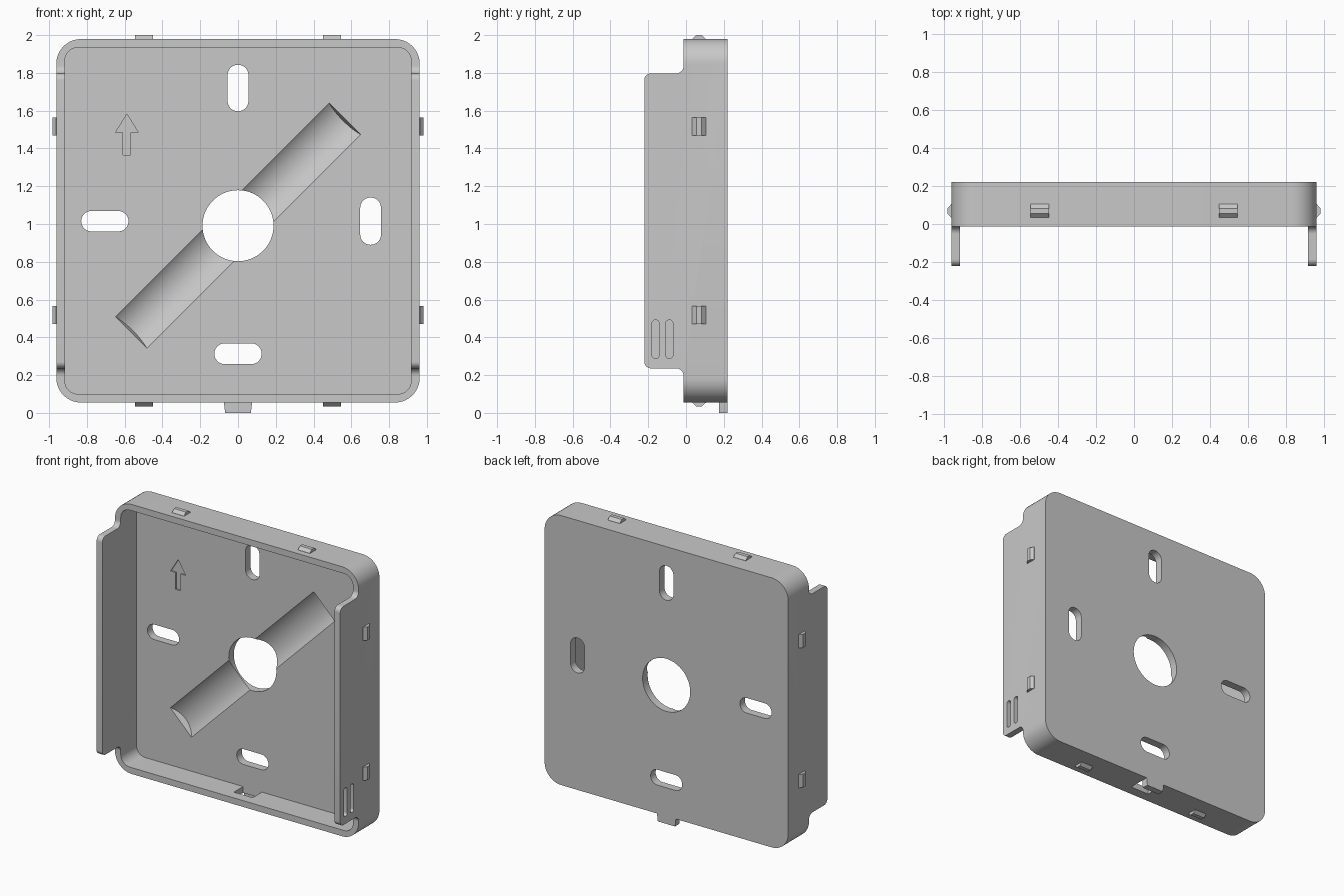
import bpy, bmesh, math
from mathutils import Vector

if "Cube" in bpy.data.objects:
    bpy.data.objects.remove(bpy.data.objects["Cube"])

grey = bpy.data.materials.new("light grey plastic")
grey.use_nodes = True
colour = (0.58, 0.58, 0.58, 1)
grey.diffuse_color = colour
grey.node_tree.nodes["Principled BSDF"].inputs["Base Color"].default_value = colour

# Shared dimensions
FRONT, BACK, FLOOR = -0.013, 0.221, 0.164
HALF, MID, WALL, HOLE_Z = 0.962, 1.017, 0.045, 0.991


def prism(name, pts, axis, lo, hi):
    """Extrude a 2D outline along the named axis."""
    place = {"x": lambda p, d: (d, p[0], p[1]),
             "y": lambda p, d: (p[0], d, p[1]),
             "z": lambda p, d: (p[0], p[1], d)}[axis]
    bm = bmesh.new()
    a = [bm.verts.new(place(p, lo)) for p in pts]
    b = [bm.verts.new(place(p, hi)) for p in pts]
    bm.faces.new(a)
    bm.faces.new(b[::-1])
    for i in range(len(pts)):
        j = (i + 1) % len(pts)
        bm.faces.new((a[i], b[i], b[j], a[j]))
    bmesh.ops.recalc_face_normals(bm, faces=bm.faces)
    mesh = bpy.data.meshes.new(name)
    bm.to_mesh(mesh)
    bm.free()
    obj = bpy.data.objects.new(name, mesh)
    mesh.materials.append(grey)
    bpy.context.collection.objects.link(obj)
    return obj


def rounded(pts, radii, steps=10):
    """Round the square corners of an outline."""
    out = []
    for i, (p, r) in enumerate(zip(pts, radii)):
        p = Vector(p)
        if r == 0:
            out.append(p)
            continue
        u = (Vector(pts[i - 1]) - p).normalized() * r
        v = (Vector(pts[(i + 1) % len(pts)]) - p).normalized() * r
        for k in range(steps + 1):
            t = math.pi / 2 * k / steps
            out.append(p + u + v - v * math.cos(t) - u * math.sin(t))
    return out


def box_outline(cx, cz, w, h, r):
    pts = [(cx - w, cz - h), (cx + w, cz - h), (cx + w, cz + h), (cx - w, cz + h)]
    return rounded(pts, [r] * 4)


def circle(radius, cx=0, cy=0, count=64):
    angles = [math.tau * k / count for k in range(count)]
    return [(cx + radius * math.cos(a), cy + radius * math.sin(a)) for a in angles]


def combine(body, other, operation):
    mod = body.modifiers.new("combine", "BOOLEAN")
    mod.operation = operation
    mod.solver = "EXACT"
    mod.object = other
    bpy.context.view_layer.objects.active = body
    bpy.ops.object.modifier_apply(modifier=mod.name)
    bpy.data.objects.remove(other)


# Tray with side flaps: rounded block, hollowed, trimmed to the side profile
tray = prism("mounting_tray", box_outline(0, MID, HALF, HALF, 0.13), "y", -BACK, BACK)
inner = HALF - WALL
combine(tray, prism("cavity", box_outline(0, MID, inner, inner, 0.07), "y", -1, FLOOR), "DIFFERENCE")
side = [(1, -1), (1, 3), (FRONT, 3), (FRONT, 1.797), (-BACK, 1.797),
        (-BACK, 0.236), (FRONT, 0.236), (FRONT, -1)]
side = rounded(side, [0, 0, 0, 0.04, 0.035, 0.035, 0.04, 0])
combine(tray, prism("side_profile", side, "x", -2, 2), "INTERSECT")

# Diagonal cable channel: shallow circular section, ends sloping inwards
half_width, depth = 0.118, 0.043
radius = (half_width ** 2 + depth ** 2) / (2 * depth)
channel = prism("channel", circle(radius, count=128), "z", -0.8, 0.8)
for vert in channel.data.vertices:
    vert.co.z *= 1 - 0.4 * (vert.co.y - radius + depth)
channel.rotation_euler = (0, math.pi / 4, 0)
channel.location = (0, FLOOR + depth - radius, HOLE_Z)
# Trim the cutter so that it stays clear of the tray walls
combine(channel, prism("trim", [(-3, -3), (3, -3), (3, 3), (-3, 3)], "y", -3, FLOOR - 0.01), "DIFFERENCE")
bpy.context.view_layer.update()
combine(tray, channel, "DIFFERENCE")

# Central cable hole
combine(tray, prism("hole", circle(0.188, 0, HOLE_Z), "y", -1, 1), "DIFFERENCE")

# Screw slots
for cx, cz, w, h in [(0, 1.72, 0.055, 0.123), (0, 0.313, 0.125, 0.055),
                     (-0.705, 1.015, 0.125, 0.054), (0.702, 1.015, 0.055, 0.125)]:
    slot = box_outline(cx, cz, w, h, min(w, h) - 0.0005)
    combine(tray, prism("slot", slot, "y", -1, 1), "DIFFERENCE")

# Two slits in one flap
for y in (-0.161, -0.088):
    slit = box_outline(y, 0.39, 0.019, 0.102, 0.0185)
    combine(tray, prism("slit", slit, "x", 0.8, 1.2), "DIFFERENCE")

# Engraved orientation arrow
half_arrow = [(0.02, 1.365), (0.02, 1.485), (0.06, 1.485)]
arrow = half_arrow + [(0, 1.582)] + [(-x, z) for x, z in reversed(half_arrow)]
arrow = [(x - 0.588, z) for x, z in arrow]
combine(tray, prism("arrow", arrow, "y", FLOOR - 0.1, FLOOR + 0.01), "DIFFERENCE")

# Opening in the bottom wall, in front of the tab
combine(tray, prism("opening", box_outline(0, 0.05, 0.074, 0.08, 0), "y", 0.06, FLOOR), "DIFFERENCE")

# Bottom tab
tab = [(-0.068, 0), (0.068, 0), (0.074, 0.05), (0.074, 0.1), (-0.074, 0.1), (-0.074, 0.05)]
combine(tray, prism("tab", tab, "y", 0.174, BACK), "UNION")

bpy.ops.object.select_all(action="DESELECT")
tray.select_set(True)
bpy.context.view_layer.objects.active = tray
bpy.ops.object.shade_smooth_by_angle(angle=math.radians(25))

# Snap clips: bevelled ridges, two on each of the four sides
ridge = [(0.033, -0.01), (0.033, 0.001), (0.055, 0.021), (0.083, 0.021), (0.105, 0.001), (0.105, -0.01)]
for sign, side_name in ((1, "left"), (-1, "right")):
    outline = [(sign * (HALF + out), y) for y, out in ridge]
    for z, level in ((0.518, "lower"), (1.516, "upper")):
        prism(f"{side_name}_{level}_clip", outline, "z", z - 0.048, z + 0.048)
for sign, side_name in ((1, "top"), (-1, "bottom")):
    outline = [(y, MID + sign * (HALF + out)) for y, out in ridge]
    for x, end in ((0.497, "left"), (-0.497, "right")):
        prism(f"{side_name}_{end}_clip", outline, "x", x - 0.048, x + 0.048)
